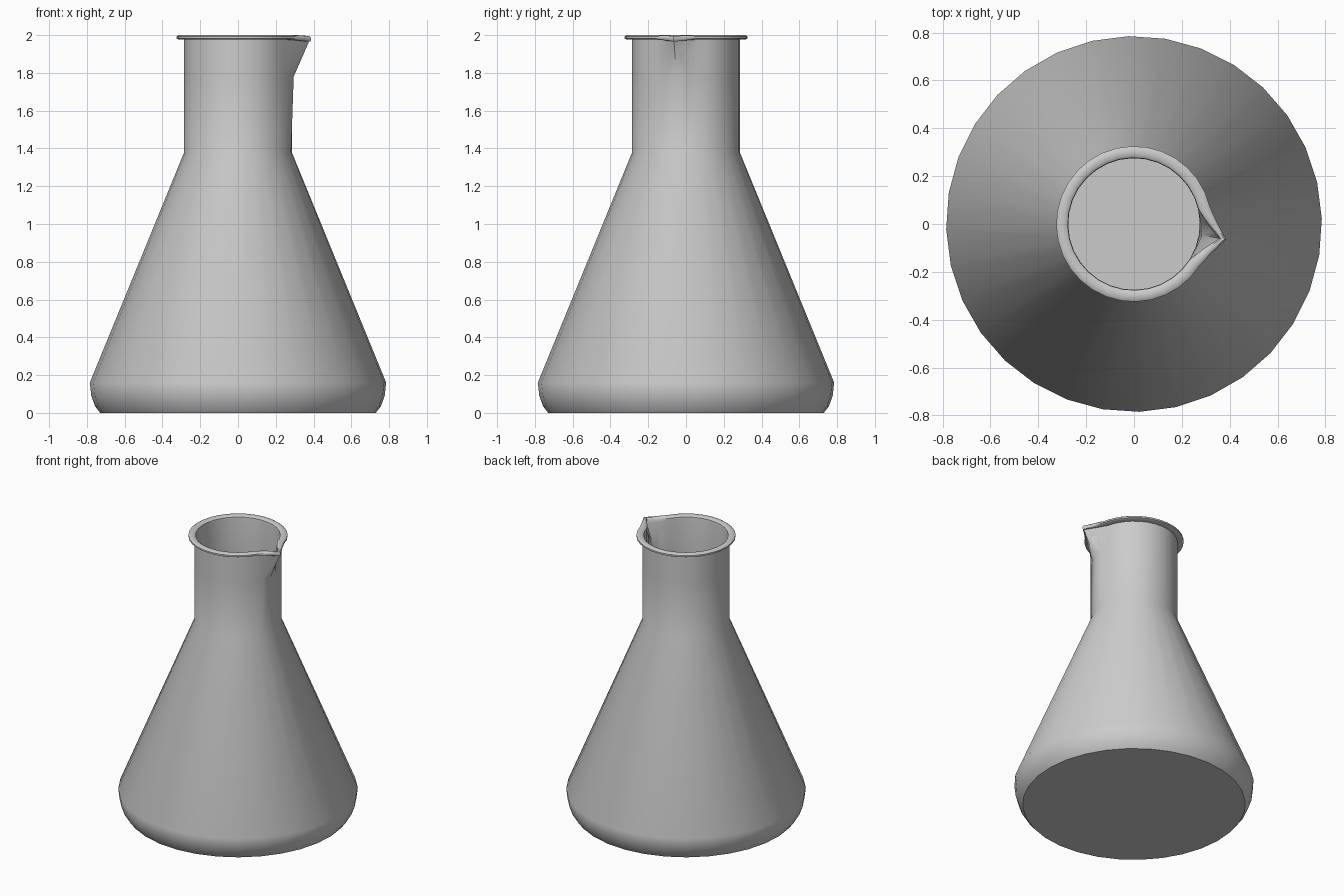
import bpy, bmesh, math

if "Cube" in bpy.data.objects:
    bpy.data.objects.remove(bpy.data.objects["Cube"])

SIDES = 32
TIP_ANGLE = math.radians(-9.6)      # direction of the pouring spout

# Wall profile: (radius, height, outward pull at the spout tip, drop at the tip)
PROFILE = [
    # outside: base curve, cone, neck
    (0.73, 0.0, 0, 0), (0.757, 0.035, 0, 0), (0.777, 0.09, 0, 0), (0.785, 0.16, 0, 0),
    (0.285, 1.38, 0, 0), (0.285, 1.78, 0.014, 0), (0.285, 1.977, 0.096, 0.012),
    # rolled rim
    (0.316, 1.977, 0.072, 0.012), (0.325, 1.982, 0.066, 0.01), (0.325, 1.993, 0.066, 0.006),
    (0.315, 2.0, 0.068, 0.005), (0.288, 2.0, 0.08, 0.005), (0.277, 1.992, 0.084, 0.006),
    # inside: neck, cone, floor
    (0.275, 1.972, 0.09, 0.012), (0.275, 1.78, 0.012, 0), (0.275, 1.383, 0, 0),
    (0.773, 0.16, 0, 0), (0.765, 0.09, 0, 0), (0.745, 0.04, 0, 0), (0.72, 0.012, 0, 0),
]


def make_ring(bm, radius, height, pull, drop):
    ring = []
    for i in range(SIDES):
        steps = min(i, SIDES - i)
        weight = {0: 1.0, 1: 0.32}.get(steps, 0.0)
        r = radius + pull * weight
        a = TIP_ANGLE + math.tau * i / SIDES
        ring.append(bm.verts.new((r * math.cos(a), r * math.sin(a), height - drop * weight)))
    return ring


# Flask: one lathed thin wall with closed floor
bm = bmesh.new()
rings = [make_ring(bm, *p) for p in PROFILE]
for low, high in zip(rings, rings[1:]):
    for i in range(SIDES):
        j = (i + 1) % SIDES
        bm.faces.new((low[i], low[j], high[j], high[i]))
bm.faces.new(rings[0][::-1])
bm.faces.new(rings[-1])
mesh = bpy.data.meshes.new("conical_flask")
bm.to_mesh(mesh)
bm.free()
flask = bpy.data.objects.new("conical_flask", mesh)
bpy.context.collection.objects.link(flask)
bpy.context.view_layer.objects.active = flask
flask.select_set(True)
bpy.ops.object.shade_smooth_by_angle(angle=math.radians(45))
